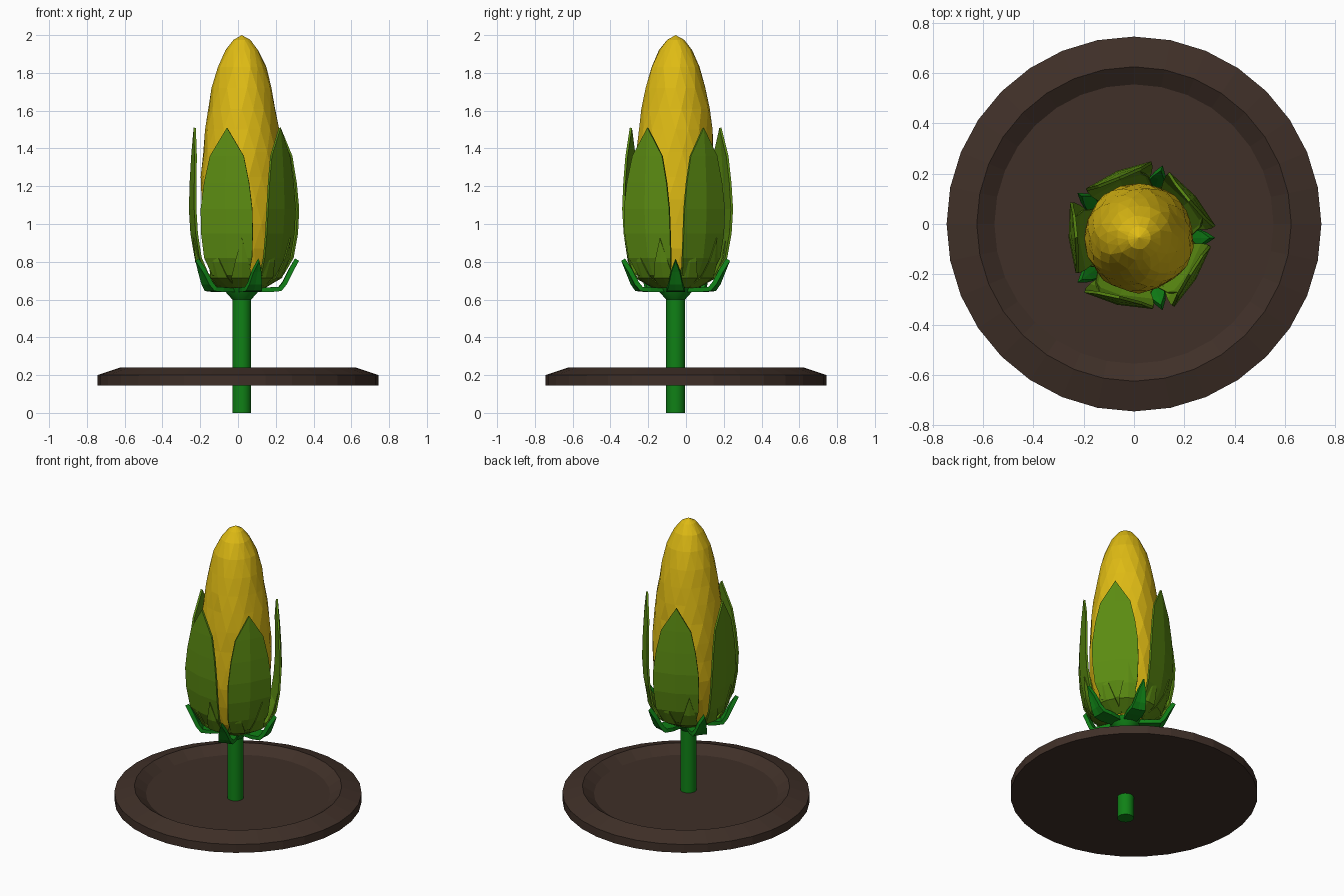
import bpy, bmesh, math, random

if "Cube" in bpy.data.objects:
    bpy.data.objects.remove(bpy.data.objects["Cube"])

random.seed(4)
CX, CY = 0.02, -0.055          # flower axis


def material(name, rgb):
    m = bpy.data.materials.new(name)
    m.diffuse_color = (*rgb, 1)
    m.use_nodes = True
    m.node_tree.nodes["Principled BSDF"].inputs["Base Color"].default_value = m.diffuse_color
    return m


GREEN = material("stem green", (0.005, 0.22, 0.008))
OLIVE = material("leaf green", (0.105, 0.26, 0.006))
YELLOW = material("petal yellow", (0.74, 0.5, 0.007))
BROWN = material("soil brown", (0.05, 0.029, 0.021))


def finish(bm, name, mat, loc):
    bmesh.ops.remove_doubles(bm, verts=bm.verts, dist=0.0005)
    me = bpy.data.meshes.new(name)
    bm.to_mesh(me)
    bm.free()
    me.materials.append(mat)
    ob = bpy.data.objects.new(name, me)
    ob.location = loc
    bpy.context.collection.objects.link(ob)
    return ob


def lathe(name, profile, n, mat, loc, jitter=0.0, twist=0.0):
    """Revolve (radius, z) points, bottom to top along the outside."""
    bm = bmesh.new()
    rings = []
    for k, (r, z) in enumerate(profile):
        ring = []
        for i in range(n):
            a = 2 * math.pi * (i + twist * k) / n
            q = r * (1 + random.uniform(-jitter, jitter))
            ring.append(bm.verts.new((q * math.cos(a), q * math.sin(a), z)))
        rings.append(ring)
    for lo, hi in zip(rings, rings[1:]):
        for i in range(n):
            j = (i + 1) % n
            bm.faces.new((lo[i], lo[j], hi[j], hi[i]))
    bmesh.ops.remove_doubles(bm, verts=bm.verts, dist=0.0005)
    if jitter:
        bmesh.ops.triangulate(bm, faces=bm.faces)
    return finish(bm, name, mat, loc)


def leaf_ring(name, rows, count, start, fold, thick, mat, turn=0.0):
    """Ring of pointed leaves; rows are (radius, z, half width)."""
    bm = bmesh.new()
    for c in range(count):
        a = math.radians(start + 360 * c / count)
        u, t = (math.cos(a), math.sin(a)), (-math.sin(a), math.cos(a))
        grid = []
        for r, z, w in rows:
            line = []
            for s in (-1, 0, 1):
                q = r - abs(s) * w * fold + s * w * turn
                line.append(bm.verts.new((q * u[0] + s * w * t[0],
                                          q * u[1] + s * w * t[1], z)))
            grid.append(line)
        for lo, hi in zip(grid, grid[1:]):
            for i in (0, 1):
                bm.faces.new((lo[i], lo[i + 1], hi[i + 1], hi[i]))
    ob = finish(bm, name, mat, (CX, CY, 0))
    mod = ob.modifiers.new("thickness", "SOLIDIFY")
    mod.thickness = thick
    mod.offset = -1
    return ob


# Round base dish with bevelled rim and sunken floor
lathe("base_dish", [(0, 0.145), (0.745, 0.145), (0.745, 0.2), (0.625, 0.24),
                    (0.555, 0.192), (0, 0.192)], 32, BROWN, (0, 0, 0))

# Stem flaring into the cup under the flower
stem = lathe("stem", [(0, 0), (0.05, 0), (0.05, 0.6), (0.09, 0.645), (0.1, 0.67),
                      (0, 0.67)], 16, GREEN, (CX, CY, 0))
bpy.context.view_layer.objects.active = stem
stem.select_set(True)
bpy.ops.object.shade_smooth_by_angle(angle=math.radians(30))

# Faceted yellow bud
lathe("bud", [(0, 0.66), (0.10, 0.665), (0.155, 0.74), (0.195, 0.87), (0.213, 1.0),
              (0.217, 1.13), (0.213, 1.25), (0.205, 1.38), (0.194, 1.5),
              (0.178, 1.61), (0.158, 1.72), (0.13, 1.83), (0.088, 1.92),
              (0.045, 1.975), (0, 2.0)], 18, YELLOW, (CX, CY, 0),
      jitter=0.025, twist=0.5)

# Large green outer petals
leaf_ring("outer_petals", [(0.11, 0.665, 0.05), (0.205, 0.73, 0.10),
                           (0.25, 0.82, 0.13), (0.272, 0.95, 0.14),
                           (0.28, 1.08, 0.14), (0.276, 1.22, 0.122),
                           (0.268, 1.36, 0.092), (0.255, 1.51, 0)],
          5, 36, 0.12, 0.012, OLIVE, turn=-0.08)

# Small pointed bracts lying on the outer petals
leaf_ring("bracts", [(0.12, 0.66, 0.045), (0.215, 0.715, 0.055),
                     (0.253, 0.8, 0.036), (0.272, 0.925, 0)],
          10, 18, 0.15, 0.006, OLIVE)

# Curled sepals under the flower
leaf_ring("sepals", [(0.06, 0.64, 0.04), (0.15, 0.64, 0.05), (0.205, 0.645, 0.045),
                     (0.235, 0.68, 0.035), (0.268, 0.745, 0.022), (0.303, 0.805, 0)],
          5, 0, -0.1, 0.025, GREEN)
